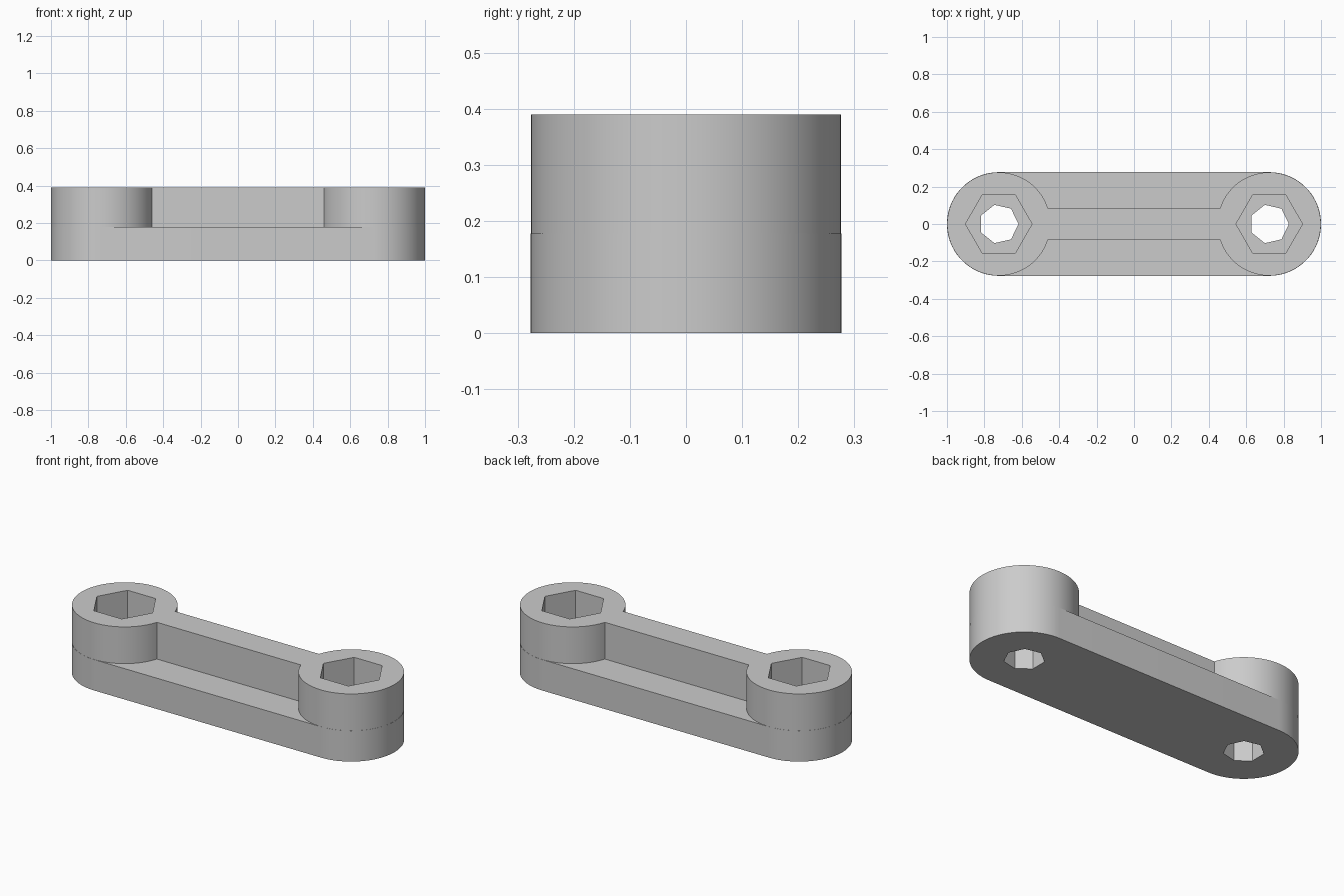
import bpy, bmesh, math

cube = bpy.data.objects.get("Cube")
if cube:
    bpy.data.objects.remove(cube, do_unlink=True)

CENTRE, RADIUS = 0.723, 0.277
BASE_TOP, HEIGHT = 0.178, 0.39
BOSS_RADIUS, WEB_HALF = 0.276, 0.083

grey = bpy.data.materials.new("light grey")
grey.use_nodes = True
grey.diffuse_color = (0.6, 0.6, 0.6, 1)
grey.node_tree.nodes["Principled BSDF"].inputs["Base Color"].default_value = (0.6, 0.6, 0.6, 1)


def arc(x, radius, start, end, steps):
    """Points on an arc about (x, 0)."""
    angles = [start + (end - start) * i / steps for i in range(steps + 1)]
    return [(x + radius * math.cos(a), radius * math.sin(a)) for a in angles]


def prism(name, outline, bottom, top):
    """Extrude a flat outline upwards into a solid."""
    bm = bmesh.new()
    face = bm.faces.new([bm.verts.new((x, y, bottom)) for x, y in outline])
    moved = bmesh.ops.extrude_face_region(bm, geom=[face])["geom"]
    verts = [v for v in moved if isinstance(v, bmesh.types.BMVert)]
    bmesh.ops.translate(bm, verts=verts, vec=(0, 0, top - bottom))
    bmesh.ops.recalc_face_normals(bm, faces=bm.faces)
    mesh = bpy.data.meshes.new(name)
    bm.to_mesh(mesh)
    bm.free()
    mesh.materials.append(grey)
    obj = bpy.data.objects.new(name, mesh)
    bpy.context.collection.objects.link(obj)
    return obj


def combine(target, tool, operation):
    """Apply a boolean and discard the tool."""
    mod = target.modifiers.new(operation.lower(), 'BOOLEAN')
    mod.object, mod.operation, mod.solver = tool, operation, 'EXACT'
    bpy.context.view_layer.objects.active = target
    bpy.ops.object.modifier_apply(modifier=mod.name)
    bpy.data.objects.remove(tool, do_unlink=True)


# Rounded base plate
half = math.pi / 2
link = prism("link_arm",
             arc(CENTRE, RADIUS, -half, half, 48) + arc(-CENTRE, RADIUS, half, 3 * half, 48),
             0, BASE_TOP)

# Two end bosses joined by a central web
neck = math.asin(WEB_HALF / BOSS_RADIUS)
upper = prism("bosses_and_web",
              arc(CENTRE, BOSS_RADIUS, neck - math.pi, math.pi - neck, 90)
              + arc(-CENTRE, BOSS_RADIUS, neck, 2 * math.pi - neck, 90),
              BASE_TOP / 2, HEIGHT)
combine(link, upper, 'UNION')

# Hexagonal nut pockets and seven-sided bolt holes
for x in (-CENTRE, CENTRE):
    for name, radius, sides, bottom in (("nut_pocket", 0.178, 6, BASE_TOP),
                                        ("bolt_hole", 0.105, 7, -0.1)):
        cutter = prism(name, arc(x, radius, 0, 2 * math.pi, sides)[:-1], bottom, HEIGHT + 0.1)
        cutter.hide_render = True
        combine(link, cutter, 'DIFFERENCE')

# Smooth round walls, sharp rims and flats
bpy.ops.object.select_all(action='DESELECT')
link.select_set(True)
bpy.context.view_layer.objects.active = link
bpy.ops.object.shade_smooth_by_angle(angle=math.radians(30))
